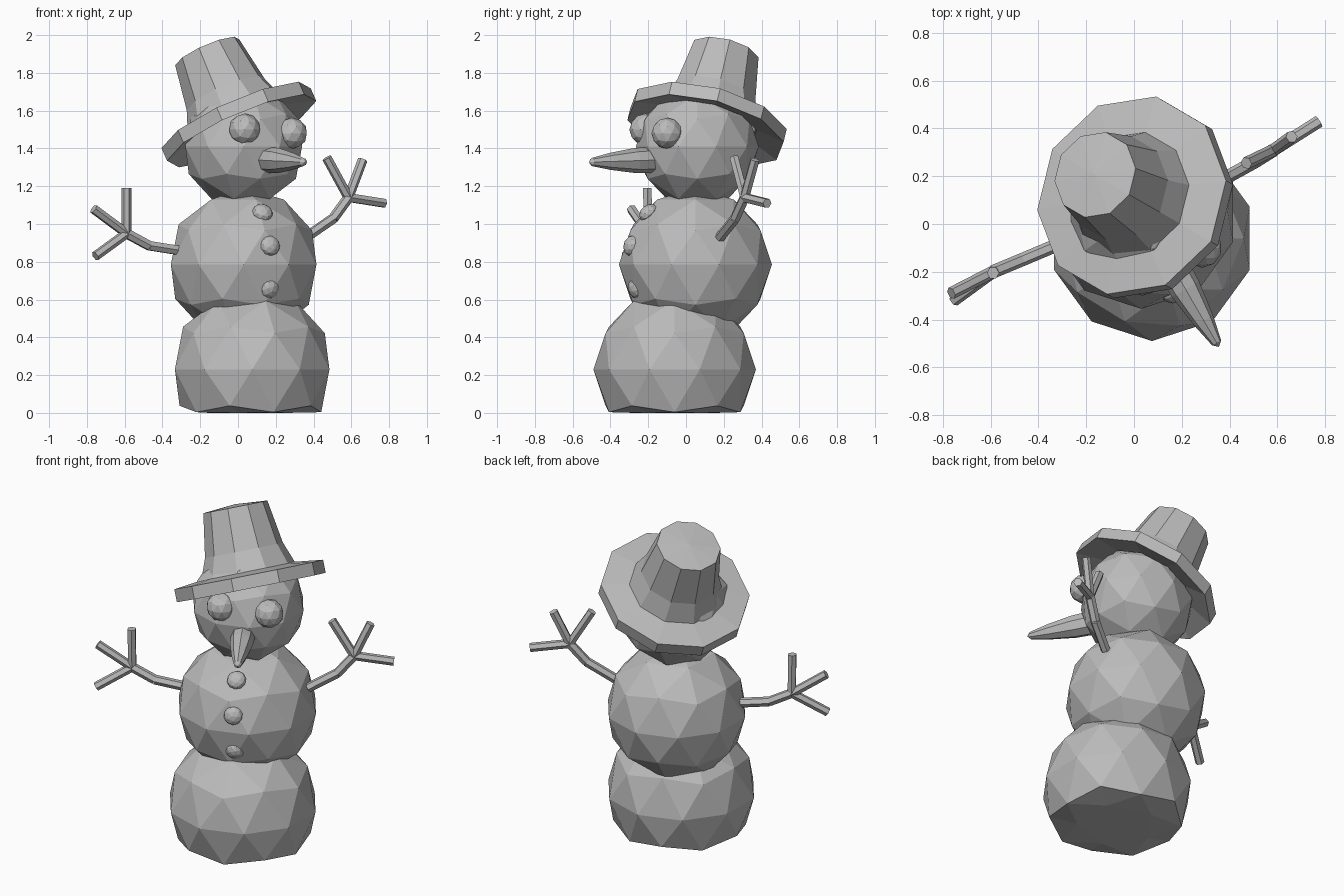
import bpy
import bmesh
from math import pi
from mathutils import Vector, Matrix

if "Cube" in bpy.data.objects:
    bpy.data.objects.remove(bpy.data.objects["Cube"])

grey = bpy.data.materials.new("plain grey")
grey.use_nodes = True
COLOR = (0.5, 0.5, 0.5, 1)
grey.diffuse_color = COLOR
grey.node_tree.nodes["Principled BSDF"].inputs["Base Color"].default_value = COLOR


def finish(name, bm):
    bmesh.ops.recalc_face_normals(bm, faces=bm.faces)
    mesh = bpy.data.meshes.new(name)
    bm.to_mesh(mesh)
    bm.free()
    mesh.materials.append(grey)
    obj = bpy.data.objects.new(name, mesh)
    bpy.context.collection.objects.link(obj)
    return obj


def ball(name, center, radius, facing=None, flat=1.0, floor=None):
    """Faceted ball, optionally squashed along a facing direction or cut flat below."""
    bm = bmesh.new()
    bmesh.ops.create_icosphere(bm, subdivisions=2, radius=radius)
    turn = Vector(facing).to_track_quat('Z', 'Y').to_matrix().to_4x4() if facing else Matrix()
    squash = Matrix.Diagonal((1, 1, flat, 1))
    bm.transform(Matrix.Translation(center) @ turn @ squash)
    if floor is not None:
        for v in bm.verts:
            v.co.z = max(v.co.z, floor)
    return finish(name, bm)


def turned(name, base, axis, profile, sides, spin=0.0):
    """Stack of polygon rings (radius, height) about an axis; zero radius is a tip."""
    bm = bmesh.new()
    turn = Vector(axis).to_track_quat('Z', 'Y').to_matrix().to_4x4()
    place = Matrix.Translation(base) @ turn
    rings = []
    for radius, height in profile:
        count = sides if radius else 1
        ring = []
        for i in range(count):
            arm = Matrix.Rotation(spin + 2 * pi * i / sides, 3, 'Z') @ Vector((radius, 0, 0))
            ring.append(bm.verts.new(place @ (arm + Vector((0, 0, height)))))
        rings.append(ring)
    for low, high in zip(rings, rings[1:]):
        for i in range(sides):
            corners = [low[i % len(low)], low[(i + 1) % len(low)],
                       high[(i + 1) % len(high)], high[i % len(high)]]
            bm.faces.new(list(dict.fromkeys(corners)))
    return finish(name, bm)


def stick(name, start, end, radius=0.028):
    start, end = Vector(start), Vector(end)
    length = (end - start).length
    return turned(name, start, end - start,
                  [(0, 0), (radius, 0), (radius, length), (0, length)], 6)


# Stacked snow body
ball("lower_body", (0.075, -0.06, 0.23), 0.43, floor=0.0)
middle = Vector((0.03, 0.05, 0.785))
ball("middle_body", middle, 0.405)
head = Vector((0.03, 0.06, 1.41))
ball("head", head, 0.325)

# Face
ball("right_eye", (0.035, -0.215, 1.5), 0.085)
ball("left_eye", (0.285, -0.1, 1.48), 0.083)
turned("nose", (0.15, -0.16, 1.34), (0.5, -0.86, -0.03),
       [(0, 0), (0.07, 0), (0.066, 0.13), (0.045, 0.28), (0.022, 0.39), (0, 0.41)], 8)

# Buttons facing outward from the middle ball
for i, spot in enumerate([(0.13, -0.2, 1.06), (0.17, -0.29, 0.885), (0.165, -0.265, 0.655)]):
    ball(f"button_{i + 1}", spot, 0.055, Vector(spot) - middle, 0.7)

# Tilted hat: underside, brim edge, flared crown
turned("hat", (-0.01, 0.12, 1.56), (-0.39, 0.22, 0.89),
       [(0.27, -0.03), (0.43, -0.075), (0.43, 0), (0.27, 0.02), (0.225, 0.14),
        (0.185, 0.39), (0, 0.405)], 10, 0.3)

# Twig arms: two arm pieces, then three fingers from the wrist
arms = {
    "right": [(-0.28, -0.07, 0.855), (-0.47, -0.15, 0.885), (-0.59, -0.2, 0.95),
              (-0.59, -0.205, 1.19), (-0.765, -0.29, 1.08), (-0.755, -0.32, 0.83)],
    "left": [(0.36, 0.18, 0.93), (0.505, 0.26, 1.03), (0.585, 0.31, 1.14),
             (0.47, 0.255, 1.35), (0.66, 0.365, 1.34), (0.775, 0.43, 1.11)],
}
for side, (shoulder, elbow, wrist, *fingers) in arms.items():
    stick(f"{side}_upper_arm", shoulder, elbow)
    stick(f"{side}_forearm", elbow, wrist)
    for i, tip in enumerate(fingers):
        stick(f"{side}_finger_{i + 1}", wrist, tip, 0.026)
